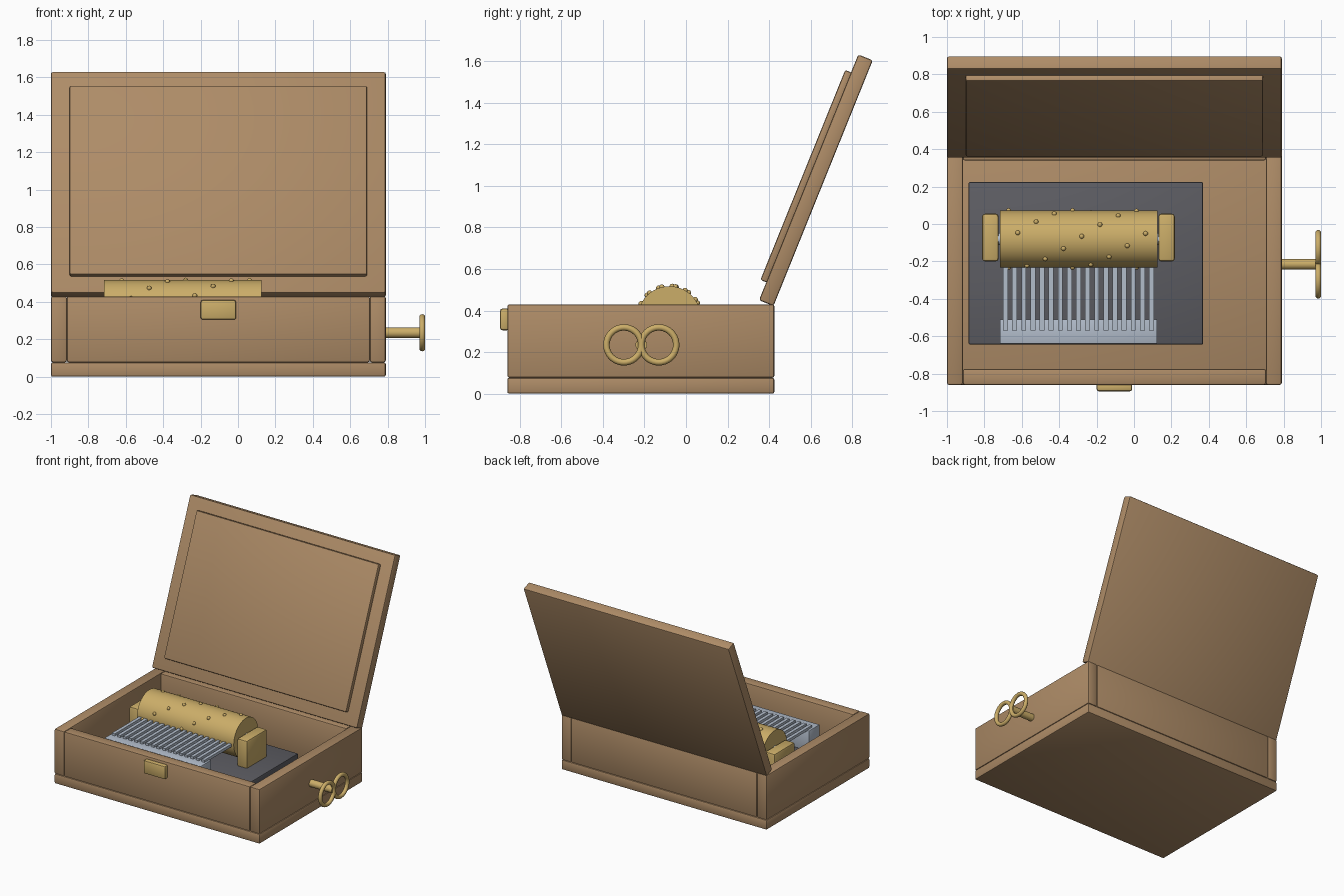
import bpy, bmesh, math
from mathutils import Matrix, Vector

cube = bpy.data.objects.get("Cube")
if cube:
    bpy.data.objects.remove(cube, do_unlink=True)


def material(name, rgb):
    m = bpy.data.materials.new(name)
    m.use_nodes = True
    m.diffuse_color = (*rgb, 1)
    m.node_tree.nodes["Principled BSDF"].inputs["Base Color"].default_value = (*rgb, 1)
    return m


WOOD = material("warm_wood", (0.42, 0.26, 0.135))
BRASS = material("brass", (0.6, 0.42, 0.14))
STEEL = material("pale_steel", (0.45, 0.51, 0.6))
IRON = material("dark_iron", (0.11, 0.11, 0.125))


def finish(name, bm, mat, smooth=True):
    mesh = bpy.data.meshes.new(name)
    bm.to_mesh(mesh)
    bm.free()
    mesh.materials.append(mat)
    ob = bpy.data.objects.new(name, mesh)
    bpy.context.collection.objects.link(ob)
    if smooth:
        bpy.ops.object.select_all(action="DESELECT")
        ob.select_set(True)
        bpy.context.view_layer.objects.active = ob
        bpy.ops.object.shade_smooth_by_angle(angle=math.radians(35))
    return ob


def box(name, mat, x, y, z, bevel=0.01):
    """Bevelled box from (min, max) ranges."""
    bm = bmesh.new()
    centre = Vector([(a + b) / 2 for a, b in (x, y, z)])
    size = [b - a for a, b in (x, y, z)]
    bmesh.ops.create_cube(bm, size=1, matrix=Matrix.Translation(centre) @ Matrix.Diagonal((*size, 1)))
    if bevel:
        bmesh.ops.bevel(bm, geom=bm.edges[:], offset=bevel, segments=2, profile=0.5, affect="EDGES")
    return finish(name, bm, mat)


def rod(name, mat, x, y, z, radius, sides=48):
    """Cylinder lying along x."""
    bm = bmesh.new()
    place = Matrix.Translation(((x[0] + x[1]) / 2, y, z)) @ Matrix.Rotation(math.pi / 2, 4, "Y")
    bmesh.ops.create_cone(bm, cap_ends=True, segments=sides, radius1=radius, radius2=radius,
                          depth=x[1] - x[0], matrix=place)
    return finish(name, bm, mat)


# Case: base slab and four walls
L, R, F, B = -1.0, 0.79, -0.86, 0.425
T, TOP = 0.085, 0.43
SIDE_Z = (0.077, TOP)
box("base_slab", WOOD, (L, R), (F, B), (0, 0.077))
box("right_wall", WOOD, (L, L + T), (F, B), SIDE_Z)
box("left_wall", WOOD, (R - T, R), (F, B), SIDE_Z)
box("front_wall", WOOD, (L + T, R - T), (F, F + T), SIDE_Z)
box("back_wall", WOOD, (L + T, R - T), (B - T, B), SIDE_Z)
box("front_latch", BRASS, (-0.2, -0.01), (-0.895, F + 0.01), (0.305, 0.41), 0.012)

# Open lid with raised inner panel
mid = (L + R) / 2
lid = box("lid", WOOD, (L - mid, R - mid), (-0.0375, 0.0375), (-0.6375, 0.6375))
panel = box("lid_panel", WOOD, (-0.795, 0.795), (-0.068, -0.03), (-0.545, 0.545))
for ob in (lid, panel):
    ob.location = (mid, 0.625, 1.027)
    ob.rotation_euler.x = math.radians(-22)

# Mechanism bed plate and bearing blocks
PLATE = 0.19
box("bed_plate", IRON, (-0.885, 0.37), (-0.645, 0.225), (0.075, PLATE))
for name, x0 in (("right_bearing", -0.812), ("left_bearing", 0.13)):
    box(name, BRASS, (x0, x0 + 0.088), (-0.2, 0.055), (PLATE - 0.01, 0.405), 0.015)

# Drum on its axle
AY, AZ, RAD = -0.08, 0.365, 0.152
rod("drum", BRASS, (-0.717, 0.125), AY, AZ, RAD, 64)
rod("drum_axle", STEEL, (-0.77, 0.18), AY, AZ, 0.033, 24)

# Pins in helical rows around the drum
bm = bmesh.new()
for k in range(16):
    for turn in (0, 185):
        a = math.radians(12.4 * k - (94 if k % 2 == 0 else 0) + turn)
        spot = (-0.67 + 0.0488 * k, AY + RAD * math.sin(a), AZ + RAD * math.cos(a))
        bmesh.ops.create_uvsphere(bm, u_segments=12, v_segments=8, radius=0.013,
                                  matrix=Matrix.Translation(spot))
finish("drum_pins", bm, BRASS)

# Comb: bar and teeth
box("comb_bar", STEEL, (-0.717, 0.123), (-0.64, -0.51), (PLATE - 0.01, 0.35), 0.004)
for i in range(17):
    x = -0.687 + 0.0488 * i
    box(f"comb_tooth_{i + 1}", STEEL, (x - 0.013, x + 0.013), (-0.57, -0.232), (0.345, 0.367), 0)

# Winding key: shaft and two rings
KY, KZ = -0.215, 0.235
rod("key_shaft", BRASS, (R - 0.03, 0.985), KY, KZ, 0.028, 24)
for name, y in (("key_ring_front", KY - 0.084), ("key_ring_back", KY + 0.084)):
    bpy.ops.mesh.primitive_torus_add(major_radius=0.084, minor_radius=0.0155, major_segments=40,
                                     minor_segments=12, location=(0.985, y, KZ),
                                     rotation=(0, math.pi / 2, 0))
    ring = bpy.context.object
    ring.name = name
    ring.data.materials.append(BRASS)
    bpy.ops.object.shade_smooth()
